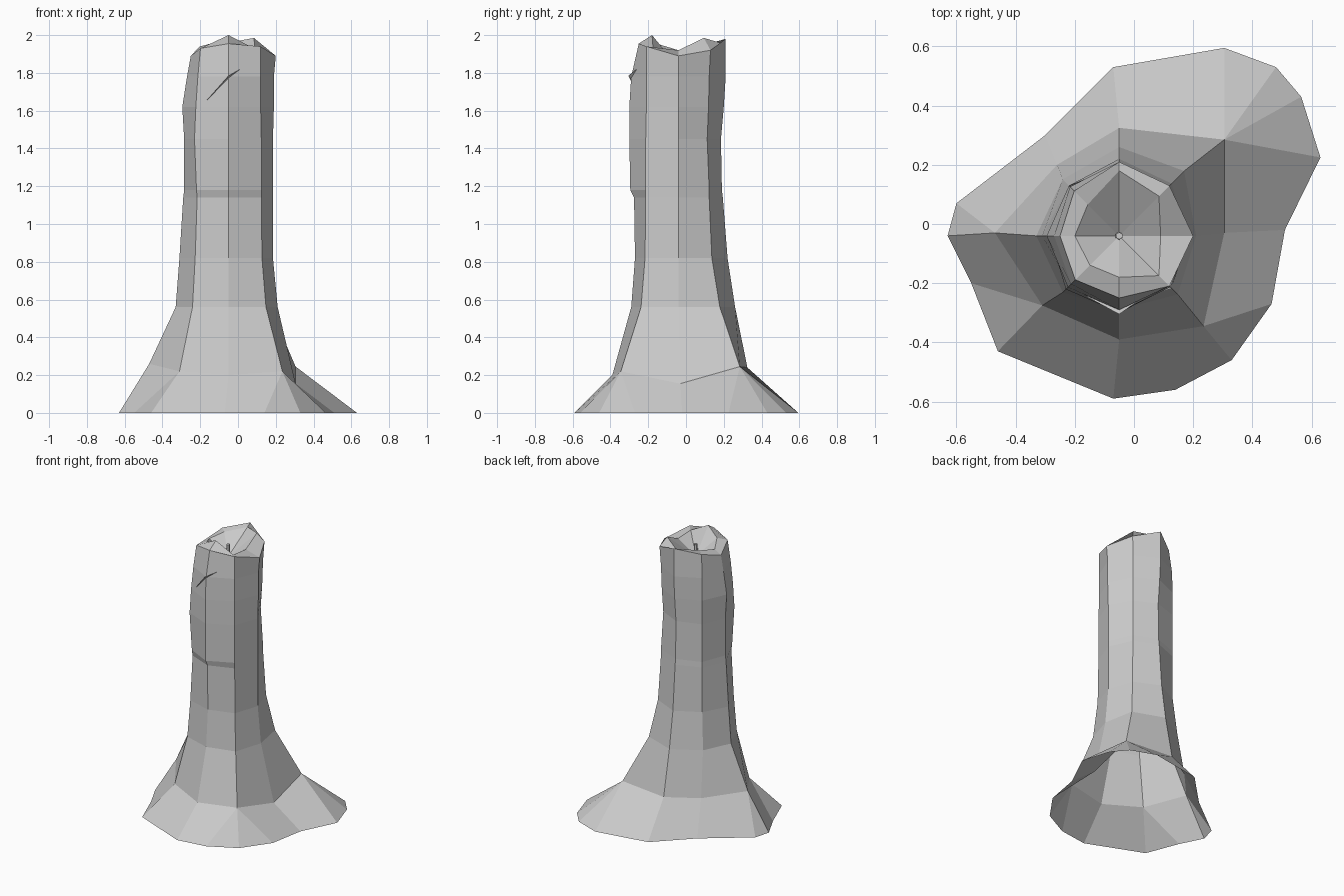
import bpy, bmesh
from math import cos, sin, pi

cube = bpy.data.objects.get("Cube")
if cube:
    bpy.data.objects.remove(cube, do_unlink=True)

AXIS_X, AXIS_Y, SIDES = -0.05, -0.04, 8

bark = bpy.data.materials.new("pale grey bark")
bark.use_nodes = True
grey = (0.6, 0.6, 0.6, 1)
bark.diffuse_color = grey
bark.node_tree.nodes["Principled BSDF"].inputs["Base Color"].default_value = grey


def finish(bm, name):
    mesh = bpy.data.meshes.new(name)
    bm.to_mesh(mesh)
    bm.free()
    mesh.materials.append(bark)
    obj = bpy.data.objects.new(name, mesh)
    bpy.context.collection.objects.link(obj)
    return obj


def ring(bm, radii, heights):
    """Eight points around the trunk axis, counterclockwise from +x."""
    verts = []
    for i, (r, z) in enumerate(zip(radii, heights)):
        a = 2 * pi * i / SIDES
        verts.append(bm.verts.new((AXIS_X + r / 100 * cos(a),
                                   AXIS_Y + r / 100 * sin(a), z)))
    return verts


def bridge(bm, low, high):
    for i in range(len(low)):
        j = (i + 1) % len(low)
        bm.faces.new((low[i], low[j], high[j], high[i]))


# Trunk: irregular octagonal rings, radii in hundredths from +x round
bm = bmesh.new()
shoulder = [bm.verts.new(p) for p in (
    (.305, -.03, .155), (.305, .285, .245), (-.05, .325, .24), (-.26, .2, .24),
    (-.47, -.03, .26), (-.31, -.275, .22), (-.05, -.39, .2), (.235, -.345, .22))]
trunk = (
    (.56, (26, 31, 30, 27, 28, 27, 25, 28)),
    (.82, (23.5, 25, 26, 24, 26, 25, 23, 25)),
    (1.14, (23.5, 23, 23.5, 24, 24, 23.5, 23.5, 24.5)),
    (1.18, (23.5, 23, 23, 24, 23.5, 24, 25.5, 24.5)),
    (1.45, (23.5, 21.5, 22.5, 24, 23.5, 25.5, 26, 24.5)),
    (1.62, (24, 22.5, 24, 24, 24.5, 24.5, 26, 24)),
    (1.78, (24, 23, 25, 23.5, 22, 23, 25, 24)),
)
below = shoulder
for z, radii in trunk:
    above = ring(bm, radii, [z] * SIDES)
    bridge(bm, below, above)
    below = above

# Broken top: jagged rim, inner lip and a shallow hollow
rim = ring(bm, (25, 24, 25, 21.5, 20, 21, 21, 24),
           (1.89, 1.92, 1.98, 1.94, 1.89, 1.93, 1.955, 1.94))
lip = ring(bm, (14, 19, 22, 15, 15, 14, 14, 19),
           (1.92, 1.985, 1.96, 1.94, 1.92, 1.95, 2.0, 1.93))
bridge(bm, below, rim)
bridge(bm, rim, lip)
pit = bm.verts.new((AXIS_X, AXIS_Y, 1.83))
for i in range(SIDES):
    bm.faces.new((lip[i], lip[(i + 1) % SIDES], pit))

# Spreading roots: each ground point belongs to one shoulder corner
ground = (
    (0, .51, -.02), (1, .63, .225), (1, .565, .43), (1, .48, .53),
    (1, .305, .595), (2, -.07, .53), (3, -.3, .3), (4, -.6, .07),
    (4, -.63, -.04), (5, -.55, -.2), (5, -.46, -.43), (6, -.07, -.59),
    (7, .14, -.56), (7, .33, -.46), (7, .465, -.27))
feet = [(owner, bm.verts.new((x, y, 0))) for owner, x, y in ground]
for i, (own, foot) in enumerate(feet):
    next_own, next_foot = feet[(i + 1) % len(feet)]
    if own == next_own:
        bm.faces.new((foot, next_foot, shoulder[own]))
    else:
        bm.faces.new((foot, next_foot, shoulder[next_own], shoulder[own]))
finish(bm, "tree_trunk")

# Split bark: a thin raised sliver across the front corner
bm = bmesh.new()
start, upper, lower, end = [bm.verts.new(p) for p in (
    (-.17, -.24, 1.65), (-.05, -.305, 1.785), (-.05, -.28, 1.765), (.1, -.2, 1.87))]
bm.faces.new((start, lower, upper))
bm.faces.new((upper, lower, end))
finish(bm, "bark_split")

# Small heartwood stub in the hollow
bm = bmesh.new()
bmesh.ops.create_cone(bm, cap_ends=True, segments=6, radius1=.014, radius2=.012, depth=.1)
bmesh.ops.translate(bm, verts=bm.verts, vec=(AXIS_X, AXIS_Y, 1.87))
finish(bm, "heartwood_stub")
